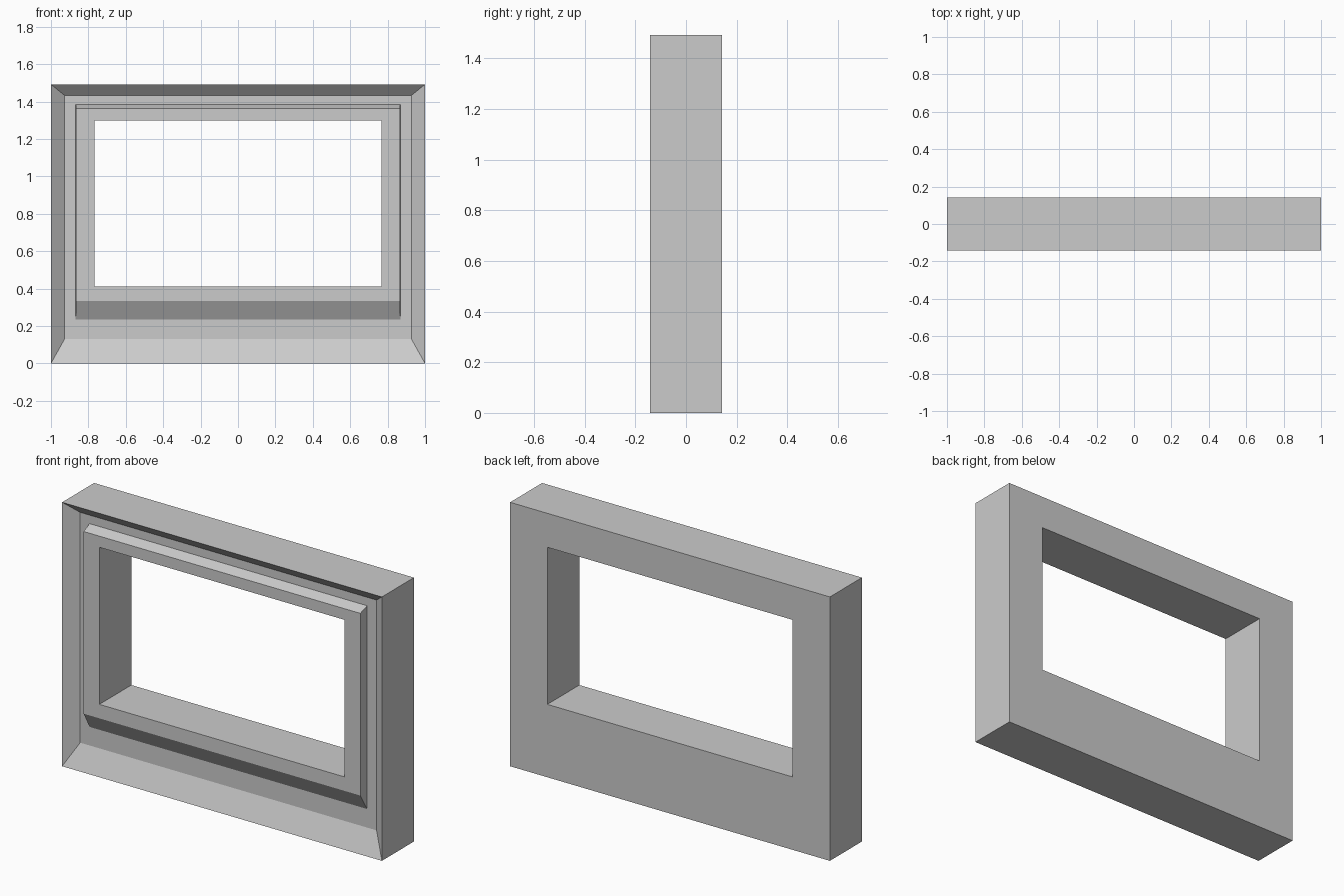
import bpy, bmesh

if "Cube" in bpy.data.objects:
    bpy.data.objects.remove(bpy.data.objects["Cube"])

D = 0.143          # half depth of the frame
R = -D + 0.057     # depth of the recessed channel

# Rectangular rings around the section: half width, bottom z, top z, y
rings = [
    (1.000, 0.000, 1.492, D),    # back outer edge
    (1.000, 0.000, 1.492, -D),   # front outer edge
    (0.927, 0.131, 1.433, R),    # foot of the outer slope
    (0.868, 0.236, 1.385, R),    # foot of the inner moulding
    (0.865, 0.333, 1.363, -D),   # front edge of the inner moulding
    (0.767, 0.412, 1.300, -D),   # opening, front
    (0.767, 0.412, 1.300, D),    # opening, back
]

bm = bmesh.new()
loops = [[bm.verts.new(p) for p in ((-w, y, b), (w, y, b), (w, y, t), (-w, y, t))]
         for w, b, t, y in rings]

# Join each ring to the next, closing the section at the back
for i, a in enumerate(loops):
    c = loops[(i + 1) % len(loops)]
    for k in range(4):
        n = (k + 1) % 4
        bm.faces.new((a[k], a[n], c[n], c[k]))
bmesh.ops.recalc_face_normals(bm, faces=bm.faces)

mesh = bpy.data.meshes.new("window_frame")
bm.to_mesh(mesh)
bm.free()
frame = bpy.data.objects.new("window_frame", mesh)
bpy.context.collection.objects.link(frame)
